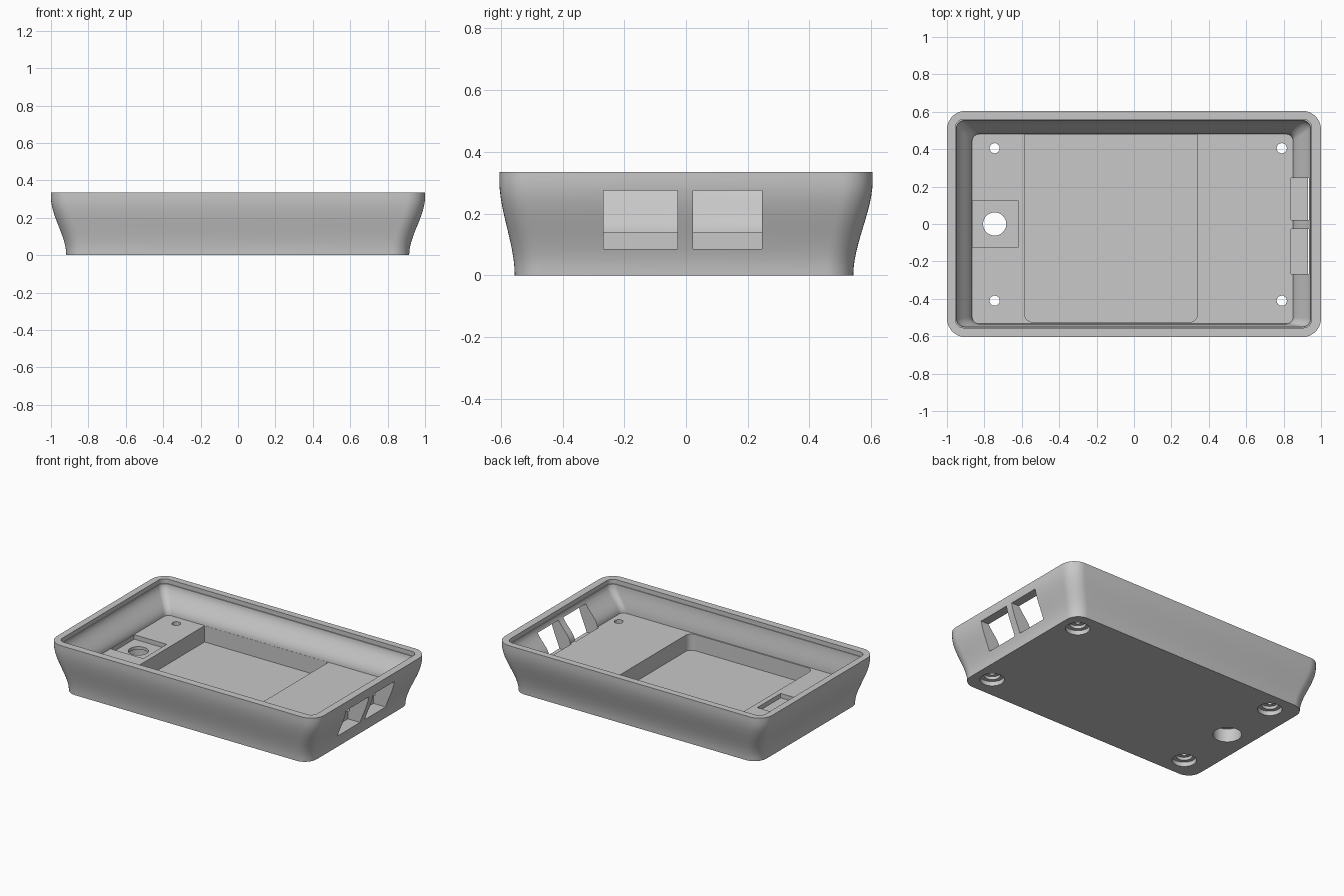
import bpy, bmesh, math

cube = bpy.data.objects.get("Cube")
if cube:
    bpy.data.objects.remove(cube, do_unlink=True)

# Single plastic colour
grey = bpy.data.materials.new("grey plastic")
grey.use_nodes = True
grey.diffuse_color = (0.58, 0.58, 0.58, 1)
grey.node_tree.nodes["Principled BSDF"].inputs["Base Color"].default_value = (0.58, 0.58, 0.58, 1)

HEIGHT, FLOOR = 0.335, 0.14


def rounded(x0, x1, y0, y1, r, n=10):
    """Outline of a rounded rectangle, counter-clockwise."""
    corners = [(x1 - r, y1 - r), (x0 + r, y1 - r), (x0 + r, y0 + r), (x1 - r, y0 + r)]
    pts = []
    for k, (cx, cy) in enumerate(corners):
        for i in range(n + 1):
            a = math.pi / 2 * (k + i / n)
            pts.append((cx + r * math.cos(a), cy + r * math.sin(a)))
    return pts


def circle(x, y, r, n=40):
    return [(x + r * math.cos(2 * math.pi * i / n), y + r * math.sin(2 * math.pi * i / n))
            for i in range(n)]


def loft(name, sections):
    """Closed solid through a list of (outline, z) sections."""
    bm = bmesh.new()
    rings = [[bm.verts.new((x, y, z)) for x, y in pts] for pts, z in sections]
    for a, b in zip(rings, rings[1:]):
        for i in range(len(a)):
            j = (i + 1) % len(a)
            bm.faces.new((a[i], a[j], b[j], b[i]))
    bm.faces.new(rings[0][::-1])
    bm.faces.new(rings[-1])
    bmesh.ops.recalc_face_normals(bm, faces=bm.faces)
    mesh = bpy.data.meshes.new(name)
    bm.to_mesh(mesh)
    bm.free()
    mesh.materials.append(grey)
    obj = bpy.data.objects.new(name, mesh)
    bpy.context.collection.objects.link(obj)
    return obj


def blend(a, b, t):
    return [p + (q - p) * t for p, q in zip(a, b)]


def ease(t):
    return t * t * (3 - 2 * t)


# Tray: flared outer wall, flat rim, small lip, sloping inner wall, floor
base = (-0.918, 0.915, -0.555, 0.542, 0.09)
rim = (-1, 1, -0.605, 0.605, 0.1)
lip = (-0.955, 0.95, -0.555, 0.56, 0.045)
ledge = (-0.95, 0.945, -0.55, 0.554, 0.045)
floor = (-0.865, 0.85, -0.533, 0.48, 0.035)
STEPS = 12
sections = []
for i in range(STEPS + 1):
    t = i / STEPS
    sections.append((rounded(*blend(base, rim, ease(t))), 0.31 * t))
sections.append((rounded(*rim), HEIGHT))
sections.append((rounded(*lip), HEIGHT))
sections.append((rounded(*lip), 0.305))
for i in range(STEPS + 1):
    t = i / STEPS
    sections.append((rounded(*blend(ledge, floor, ease(t))), 0.305 + (FLOOR - 0.305) * t))
tray = loft("tray", sections)

cutters = []


def cut(name, outline, z0, z1):
    cutters.append(loft(name, [(outline, z0), (outline, z1)]))


def box(x0, x1, y0, y1):
    return [(x0, y0), (x1, y0), (x1, y1), (x0, y1)]


# Large floor pocket, and the small pocket beside the left wall
pocket = [p for p in rounded(-0.585, 0.34, -0.525, 0.479, 0.045) if p[1] < 0]
cut("floor_pocket", [(0.34, 0.479), (-0.585, 0.479)] + pocket, 0.03, 0.16)
cut("small_pocket", box(-0.863, -0.62, -0.125, 0.125), 0.11, 0.16)

# Stepped through hole
cut("hole_wide", circle(-0.745, 0, 0.088), -0.05, 0.09)
cut("hole_narrow", circle(-0.745, 0, 0.062), 0.07, 0.2)

# Counterbored screw holes
for x in (-0.745, 0.79):
    for y in (-0.41, 0.405):
        cut("screw_recess", circle(x, y, 0.075), -0.05, 0.03)
        cut("screw_seat", circle(x, y, 0.05), 0.02, 0.05)
        cut("screw_hole", circle(x, y, 0.027), 0.04, 0.2)

# Two port openings in the end wall
for y0, y1 in ((-0.268, -0.027), (0.022, 0.246)):
    cut("port_opening", box(0.84, 1.1, y0, y1), 0.085, 0.275)

bpy.ops.object.select_all(action="DESELECT")
bpy.context.view_layer.objects.active = tray
tray.select_set(True)
for c in cutters:
    c.hide_render = True
    mod = tray.modifiers.new(c.name, "BOOLEAN")
    mod.operation = "DIFFERENCE"
    mod.solver = "EXACT"
    mod.object = c
    bpy.ops.object.modifier_apply(modifier=mod.name)
for c in cutters:
    bpy.data.objects.remove(c, do_unlink=True)

bpy.ops.object.shade_smooth_by_angle(angle=math.radians(30))
